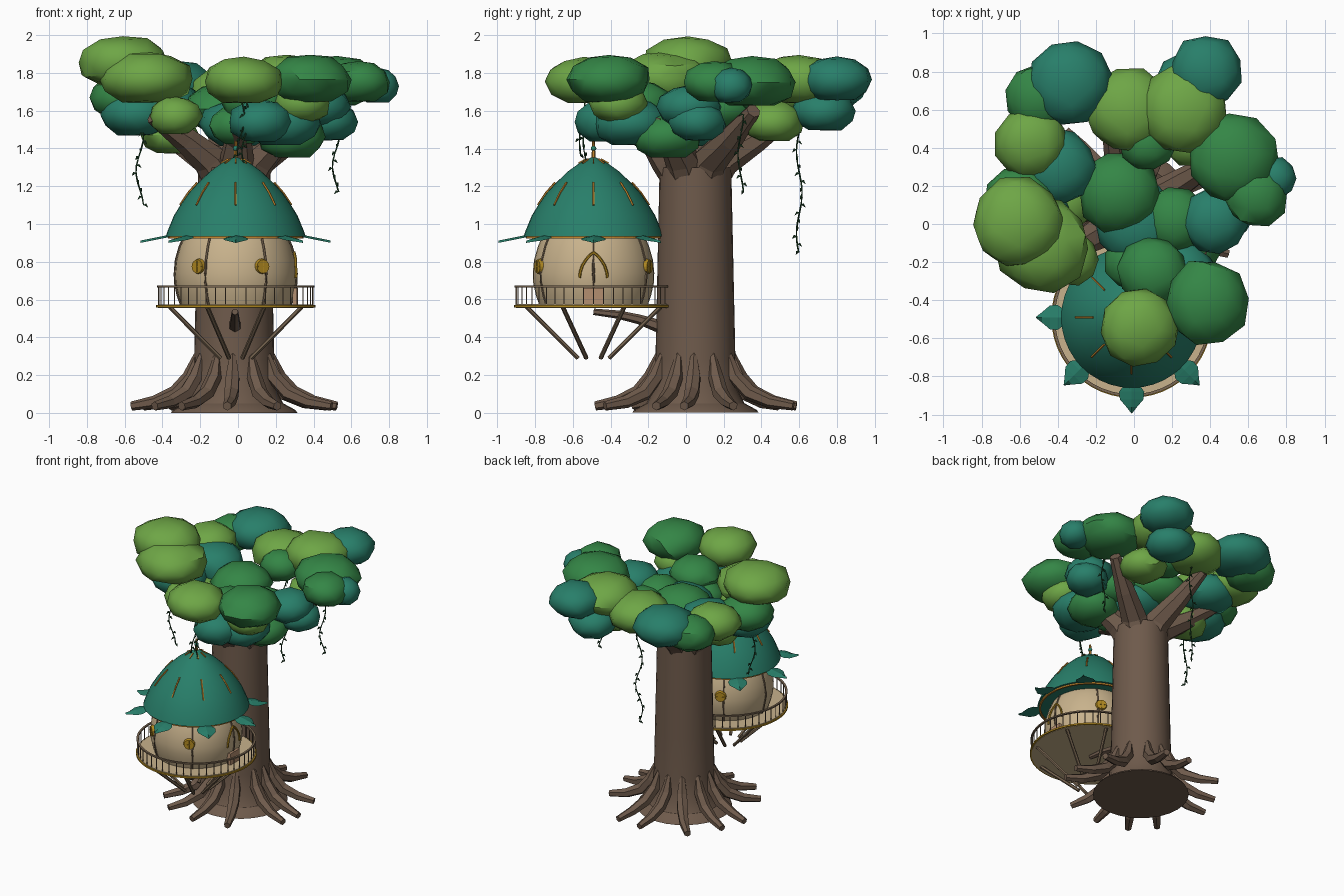
import bpy, bmesh, math, random
from mathutils import Vector, Matrix

if "Cube" in bpy.data.objects:
    bpy.data.objects.remove(bpy.data.objects["Cube"])

random.seed(4)
TRUNK = Vector((-0.02, 0.05, 0))
POD = Vector((-0.012, -0.49, 0))


def mat(name, r, g, b):
    m = bpy.data.materials.new(name)
    m.diffuse_color = [(c / 255 / 12.92 if c < 11 else ((c / 255 + 0.055) / 1.055) ** 2.4)
                       for c in (r, g, b)] + [1]
    m.use_nodes = True
    m.node_tree.nodes["Principled BSDF"].inputs["Base Color"].default_value = m.diffuse_color
    return m


BARK = mat("bark", 110, 90, 75)
LIME = mat("light_leaf", 110, 166, 70)
GREEN = mat("mid_leaf", 52, 134, 70)
TEAL = mat("teal_leaf", 40, 127, 106)
CREAM = mat("cream_wall", 200, 178, 140)
GOLD = mat("gold_trim", 176, 136, 32)
COPPER = mat("copper_trim", 198, 136, 46)
WOOD = mat("railing_wood", 122, 103, 82)
VINE = mat("dark_vine", 32, 72, 42)
DOOR = mat("door_wood", 180, 142, 112)


def finish(bm, name, material, smooth=None):
    bmesh.ops.recalc_face_normals(bm, faces=bm.faces)
    me = bpy.data.meshes.new(name)
    bm.to_mesh(me)
    bm.free()
    me.materials.append(material)
    ob = bpy.data.objects.new(name, me)
    bpy.context.collection.objects.link(ob)
    if smooth:
        bpy.ops.object.select_all(action='DESELECT')
        ob.select_set(True)
        bpy.context.view_layer.objects.active = ob
        bpy.ops.object.shade_smooth_by_angle(angle=math.radians(smooth))
    return ob


def bridge(bm, a, b):
    n = len(a)
    for i in range(n):
        bm.faces.new((a[i], a[(i + 1) % n], b[(i + 1) % n], b[i]))


def lathe(bm, centre, profile, n, closed=False):
    rings = [[bm.verts.new(centre + Vector((r * math.sin(2 * math.pi * i / n), -r * math.cos(2 * math.pi * i / n), z)))
              for i in range(n)] for r, z in profile]
    for a, b in zip(rings, rings[1:]):
        bridge(bm, a, b)
    if closed:
        bridge(bm, rings[-1], rings[0])
    else:
        bm.faces.new(rings[0])
        bm.faces.new(rings[-1])


def tube(bm, pts, radii, n=6):
    pts = [Vector(p) for p in pts]
    rings = []
    for i, p in enumerate(pts):
        t = (pts[min(i + 1, len(pts) - 1)] - pts[max(i - 1, 0)]).normalized()
        u = t.cross(Vector((0, 0, 1)))
        u = u.normalized() if u.length > 0.05 else Vector((1, 0, 0))
        v = t.cross(u)
        r = radii[i] if isinstance(radii, (list, tuple)) else radii
        rings.append([bm.verts.new(p + r * (u * math.cos(2 * math.pi * (k + .5) / n) + v * math.sin(2 * math.pi * (k + .5) / n)))
                      for k in range(n)])
    for a, b in zip(rings, rings[1:]):
        bridge(bm, a, b)
    bm.faces.new(rings[0])
    bm.faces.new(rings[-1])


def polar(c, deg, r, z):
    """Point around a centre; 0 degrees is the front, 90 is +x."""
    a = math.radians(deg)
    return Vector((c.x + r * math.sin(a), c.y - r * math.cos(a), z))


# Trunk with a small flared foot
bm = bmesh.new()
lathe(bm, TRUNK, [(.335, 0), (.325, .015), (.26, .05), (.225, .12), (.212, .28), (.205, .6), (.19, 1.3)], 28)
finish(bm, "trunk", BARK, 35)

# Roots
bm = bmesh.new()
for i in range(12):
    a, k = i * 30 + random.uniform(-4, 4), random.uniform(.97, 1.03)
    bend = random.uniform(-9, 9)
    tube(bm, [polar(TRUNK, a, .195, .31), polar(TRUNK, a, .235, .19), polar(TRUNK, a + bend * .3, .31 * k, .105),
              polar(TRUNK, a + bend * .6, .42 * k, .058), polar(TRUNK, a + bend, .545 * k, .036)],
         [.018, .04, .042, .034, .024])
finish(bm, "roots", BARK)

# Branches spreading from the trunk top
bm = bmesh.new()
for a, r, z in [(5, .4, 1.5), (62, .46, 1.53), (122, .58, 1.6), (192, .55, 1.6), (244, .56, 1.6), (300, .5, 1.57)]:
    tube(bm, [polar(TRUNK, a, .06, 1.2), polar(TRUNK, a, .15, 1.34), polar(TRUNK, a, r * .6, 1.45),
              polar(TRUNK, a, r, z)], [.095, .092, .07, .04], 7)
finish(bm, "branches", BARK)


# Foliage clumps: x, y, z, radius
def clumps(name, material, spots):
    bm = bmesh.new()
    for x, y, z, r in spots:
        turn = Matrix.Rotation(random.uniform(0, 6.28), 4, 'Z')
        h = .06 + r * .34
        vs = bmesh.ops.create_icosphere(bm, subdivisions=2, radius=1.02)['verts']
        for v in vs:
            p = turn @ v.co * random.uniform(.95, 1.05)
            v.co = Vector((x + p.x * r, y + p.y * r, z + max(p.z, -.88) * h))
    finish(bm, name, material, 38)


clumps("light_foliage", LIME, [
    (-.54, .43, 1.70, .19), (-.61, .01, 1.855, .24), (-.48, -.11, 1.77, .245), (-.33, -.18, 1.57, .14),
    (-.03, .6, 1.70, .225), (.26, .6, 1.76, .23), (.03, -.54, 1.755, .205), (-.36, .12, 1.47, .15),
    (.34, -.36, 1.64, .15), (.3, .46, 1.54, .16)])
clumps("mid_foliage", GREEN, [
    (-.5, .66, 1.69, .18), (-.08, .16, 1.61, .21), (.07, .43, 1.68, .15), (.52, .35, 1.75, .235),
    (.64, .15, 1.75, .165), (.22, .02, 1.57, .17), (.38, -.41, 1.765, .22), (.1, -.25, 1.64, .18),
    (.28, -.1, 1.46, .18), (-.6, .12, 1.67, .19), (.0, -.2, 1.52, .15)])
clumps("teal_foliage", TEAL, [
    (-.34, .74, 1.73, .22), (.38, .8, 1.765, .19), (-.4, .3, 1.64, .2), (.02, .0, 1.53, .22),
    (.74, .24, 1.73, .11), (.42, .02, 1.62, .17), (.24, -.29, 1.53, .2), (-.53, .05, 1.58, .2),
    (.28, .73, 1.6, .17), (.12, -.42, 1.54, .17), (.48, .06, 1.54, .15)])

# Pod body
bm = bmesh.new()
BODY = [(.285, .565), (.305, .62), (.32, .69), (.322, .74), (.315, .81), (.295, .88), (.265, .95), (.2, 1.02)]
lathe(bm, POD, BODY, 40)
finish(bm, "pod_body", CREAM, 40)


def body_r(z):
    for (r0, z0), (r1, z1) in zip(BODY, BODY[1:]):
        if z <= z1:
            return r0 + (r1 - r0) * (z - z0) / (z1 - z0)


bm = bmesh.new()
for k in range(6):
    tube(bm, [polar(POD, 30 + 60 * k, r, z) for r, z in BODY[:-1]], .0075)
finish(bm, "pod_ribs", WOOD)

# Round windows: gold disc with crossbars
ring = bmesh.new()
for a in (26, -38, 154, 206):
    c = polar(POD, a, body_r(.775) + .004, .775)
    out = polar(Vector(), a, 1, 0)
    frame = Matrix.Translation(c) @ out.to_track_quat('Z', 'Y').to_matrix().to_4x4()
    bmesh.ops.create_cone(ring, cap_ends=True, segments=16, radius1=.042, radius2=.036, depth=.02, matrix=frame)
    for d in (Vector((0, 0, .03)), Vector((0, 0, 1)).cross(out) * .03):
        tube(ring, [c + out * .011 - d, c + out * .011 + d], .003, 4)
finish(ring, "round_windows", GOLD)

# Side door: pointed gold arch and a low panel
bm = bmesh.new()
for s in (-1, 1):
    tube(bm, [polar(POD, 90 + s * a, body_r(z) + .006, z)
              for a, z in [(13, .715), (12.4, .745), (10.5, .78), (7, .812), (3, .837), (-.4, .85)]], .0075)
finish(bm, "door_arch", GOLD)
bm = bmesh.new()
bmesh.ops.create_cube(bm, size=1, matrix=Matrix.Translation(POD + Vector((.315, 0, .617))) @ Matrix.Diagonal((.03, .11, .09, 1)))
finish(bm, "door_panel", DOOR)

# Roof dome, rim, ribs and finial
DOME = [(.34, .93), (.37, .935), (.36, .965), (.327, 1.045), (.29, 1.105), (.248, 1.165), (.197, 1.22),
        (.134, 1.28), (.075, 1.322), (.032, 1.345), (.012, 1.352)]
bm = bmesh.new()
lathe(bm, POD, DOME, 40)
finish(bm, "roof", TEAL, 40)
bm = bmesh.new()
lathe(bm, POD, [(.345, .922), (.358, .922), (.358, .934), (.345, .934)], 40, True)
for k in range(8):
    tube(bm, [polar(POD, 45 * k, .295, 1.10), polar(POD, 45 * k, .253, 1.163), polar(POD, 45 * k, .203, 1.22)], .006, 5)
    tube(bm, [polar(POD, 45 * k, .08, 1.322), polar(POD, 45 * k, .04, 1.345)], .005, 4)
tube(bm, [POD + Vector((0, 0, 1.34)), POD + Vector((0, 0, 1.44))], [.011, .007])
finish(bm, "roof_trim", COPPER)
bm = bmesh.new()
bmesh.ops.create_icosphere(bm, subdivisions=2, radius=.015, matrix=Matrix.Translation(POD + Vector((0, 0, 1.4))))
finish(bm, "finial_ball", TEAL, 60)

# Leaf petals under the roof edge
bm = bmesh.new()
for k in range(8):
    a = 45 * k
    out, side = polar(Vector(), a, 1, 0), polar(Vector(), a + 90, 1, 0)
    shape = [(.34, .03), (.39, .066), (.43, .062), (.47, .028), (.503, .002)]
    strips = [[bm.verts.new(POD + out * r + side * w * s + Vector((0, 0, .945 - (r - .34) * .2 - abs(s) * .012 - t)))
               for s, t in ((-1, 0), (0, 0), (1, 0), (0, .012))] for r, w in shape]
    for p, q in zip(strips, strips[1:]):
        bridge(bm, p, q)
    bm.faces.new(strips[0])
    bm.faces.new(strips[-1])
finish(bm, "roof_leaves", TEAL)

# Platform floor and gold edge
bm = bmesh.new()
lathe(bm, POD, [(.411, .556), (.413, .575)], 48)
finish(bm, "platform_floor", CREAM, 40)
bm = bmesh.new()
lathe(bm, POD, [(.408, .558), (.422, .558), (.422, .57), (.408, .57)], 48, True)
finish(bm, "platform_edge", GOLD, 40)

# Railing
bm = bmesh.new()
lathe(bm, POD, [(.403, .664), (.418, .664), (.418, .674), (.403, .674)], 48, True)
for k in range(48):
    tube(bm, [polar(POD, 7.5 * k, .41, .57), polar(POD, 7.5 * k, .41, .667)], .0035, 4)
finish(bm, "railing", WOOD)

# Struts and the beam to the trunk
bm = bmesh.new()
for s in (-1, 1):
    for a in (23, 65, 115, 157):
        tube(bm, [polar(POD, s * a, .385, .56), polar(POD, s * a, .09, .29)], .012)
finish(bm, "platform_struts", WOOD)
bm = bmesh.new()
tube(bm, [(-.016, -.49, .535), (-.016, -.36, .52), (-.016, -.25, .495), (-.016, -.12, .45)], [.017, .022, .026, .036])
finish(bm, "support_beam", BARK)

# Hanging vines with little leaves
bm = bmesh.new()
for x, y, top, bottom in [(-.52, -.06, 1.56, 1.1), (.52, .29, 1.58, 1.17), (-.02, .6, 1.6, .85),
                          (.04, -.53, 1.66, 1.33), (.015, -.55, 1.66, 1.36)]:
    n = int((top - bottom) / .04)
    pts = [Vector((x + .02 * math.sin(i * .7), y + .015 * math.cos(i * .6), top + (bottom - top) * i / n))
           for i in range(n + 1)]
    tube(bm, pts, .0045, 4)
    for i, p in enumerate(pts):
        d = polar(Vector(), i * 137, 1, 0)
        tube(bm, [p, p + d * .012 + Vector((0, 0, .003)), p + d * .026 - Vector((0, 0, .012))], [.002, .008, .001], 4)
finish(bm, "vines", VINE)
